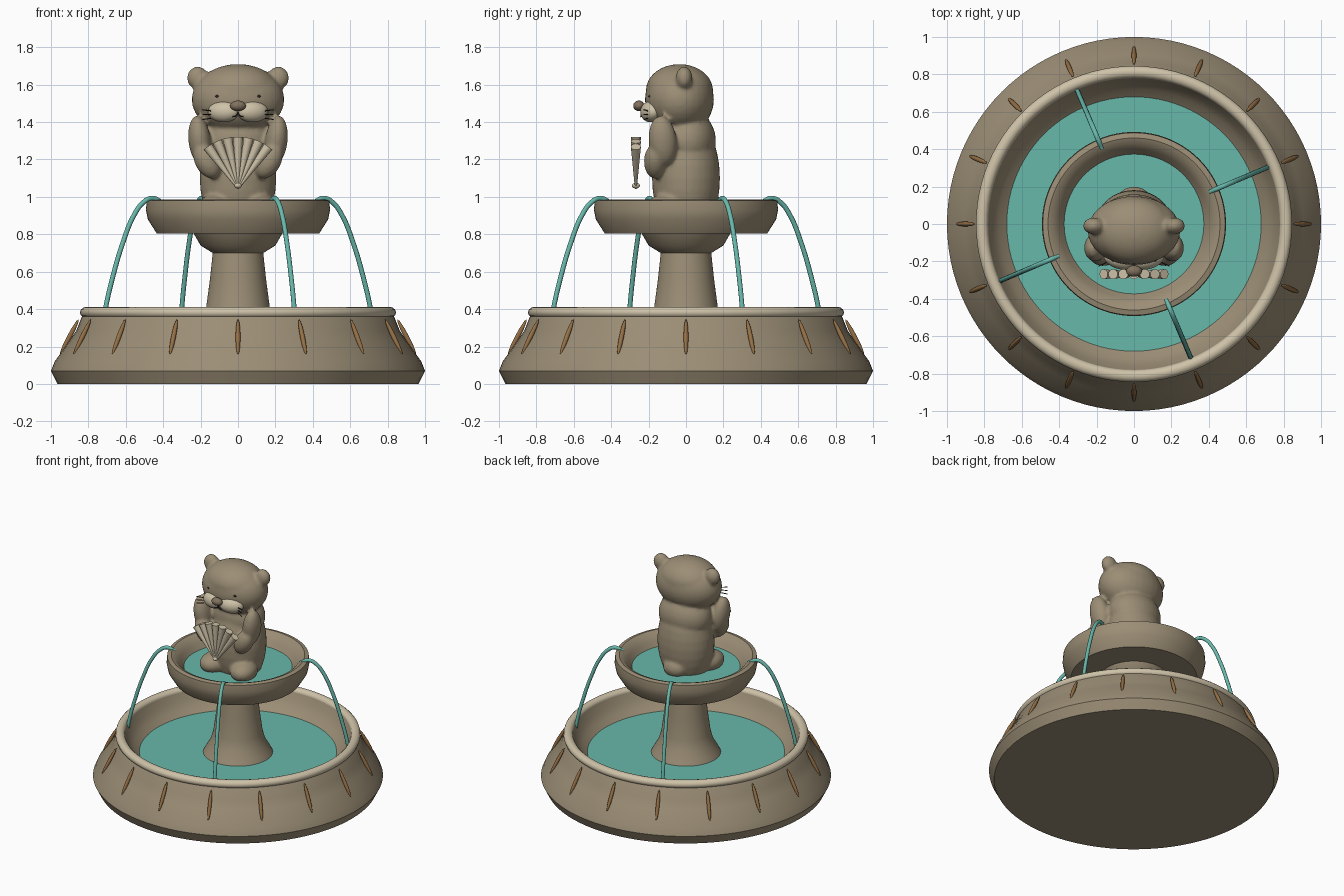
import bpy, bmesh, math
from mathutils import Vector, Matrix, Euler

cube = bpy.data.objects.get("Cube")
if cube:
    bpy.data.objects.remove(cube, do_unlink=True)


def material(name, rgb):
    m = bpy.data.materials.new(name)
    m.use_nodes = True
    m.diffuse_color = (*rgb, 1)
    m.node_tree.nodes["Principled BSDF"].inputs["Base Color"].default_value = (*rgb, 1)
    return m


STONE = material("warm stone", (0.33, 0.27, 0.18))
CREAM = material("pale cream", (0.62, 0.54, 0.39))
WATER = material("teal water", (0.14, 0.48, 0.41))
BROWN = material("rib brown", (0.30, 0.16, 0.06))
DARK = material("dark detail", (0.035, 0.025, 0.02))
NOSE = material("nose brown", (0.22, 0.165, 0.11))


def finish(name, bm, mat, angle=35):
    mesh = bpy.data.meshes.new(name)
    bmesh.ops.recalc_face_normals(bm, faces=bm.faces)
    bm.to_mesh(mesh)
    bm.free()
    mesh.materials.append(mat)
    ob = bpy.data.objects.new(name, mesh)
    bpy.context.collection.objects.link(ob)
    bpy.ops.object.select_all(action='DESELECT')
    ob.select_set(True)
    bpy.context.view_layer.objects.active = ob
    bpy.ops.object.shade_smooth_by_angle(angle=math.radians(angle))
    return ob


def lathe(name, profile, mat, steps=96, angle=35):
    bm = bmesh.new()
    vs = [bm.verts.new((r, 0, z)) for r, z in profile]
    es = [bm.edges.new(pair) for pair in zip(vs, vs[1:])]
    bmesh.ops.spin(bm, geom=vs + es, axis=(0, 0, 1), cent=(0, 0, 0),
                   angle=2 * math.pi, steps=steps)
    bmesh.ops.remove_doubles(bm, verts=bm.verts, dist=1e-4)
    return finish(name, bm, mat, angle)


def add_ball(bm, loc, size, rot=(0, 0, 0), seg=32):
    m = Matrix.LocRotScale(Vector(loc), Euler(rot), Vector(size))
    bmesh.ops.create_uvsphere(bm, u_segments=seg, v_segments=seg // 2, radius=1, matrix=m)


def ball(name, loc, size, mat, rot=(0, 0, 0), seg=32):
    bm = bmesh.new()
    add_ball(bm, loc, size, rot, seg)
    return finish(name, bm, mat, 60)


def tube(name, points, radius, mat, turn=0):
    cu = bpy.data.curves.new(name, 'CURVE')
    cu.dimensions = '3D'
    cu.bevel_depth = radius
    cu.bevel_resolution = 3
    cu.use_fill_caps = True
    sp = cu.splines.new('BEZIER')
    sp.bezier_points.add(len(points) - 1)
    for p, co in zip(sp.bezier_points, points):
        p.co = co
        p.handle_left_type = p.handle_right_type = 'AUTO'
    cu.materials.append(mat)
    ob = bpy.data.objects.new(name, cu)
    ob.rotation_euler.z = turn
    bpy.context.collection.objects.link(ob)
    return ob


# Lower basin, its rim and its pool
lathe("lower_basin", [(0, 0), (0.965, 0), (1.0, 0.07), (0.98, 0.12), (0.905, 0.225),
                      (0.865, 0.285), (0.835, 0.36), (0.81, 0.39), (0.78, 0.385),
                      (0.755, 0.33), (0.72, 0.28), (0.66, 0.235), (0, 0.235)], STONE)
ring = [(0.812 + 0.033 * math.cos(a), 0.382 + 0.03 * math.sin(a))
        for a in (i * math.pi / 6 for i in range(13))]
lathe("basin_rim", ring, CREAM, angle=60)
lathe("lower_pool", [(0, 0.25), (0.685, 0.25)], WATER)

# Raised ribs around the basin wall
for i in range(16):
    a = i * math.pi / 8
    ball(f"basin_rib_{i + 1}", (0.902 * math.cos(a), 0.902 * math.sin(a), 0.25),
         (0.013, 0.013, 0.108), BROWN, (0, -0.48, a), 12)

# Pedestal, upper bowl and its pool
lathe("pedestal", [(0.25, 0.23), (0.225, 0.28), (0.19, 0.34), (0.17, 0.41), (0.15, 0.56),
                   (0.135, 0.70), (0.2, 0.74), (0.24, 0.81)], STONE)
lathe("upper_bowl", [(0, 0.805), (0.435, 0.805), (0.482, 0.88), (0.492, 0.93),
                     (0.488, 0.98), (0.46, 0.987), (0.43, 0.975), (0.40, 0.94),
                     (0.36, 0.88), (0, 0.88)], STONE)
lathe("upper_pool", [(0, 0.9), (0.374, 0.9)], WATER)

# Four arching water jets
arc = [(0.44, 0.97), (0.5, 0.993), (0.55, 0.97), (0.605, 0.9),
       (0.665, 0.765), (0.725, 0.58), (0.77, 0.40), (0.778, 0.35)]
for i in range(4):
    tube(f"water_jet_{i + 1}", [(r, 0, z) for r, z in arc], 0.013, WATER,
         math.radians(23 + 90 * i))

# Animal statue: overlapping volumes fused into one soft body
bm = bmesh.new()
add_ball(bm, (0, 0.0, 1.10), (0.205, 0.182, 0.34))
add_ball(bm, (0, 0.005, 1.30), (0.2, 0.155, 0.17))
add_ball(bm, (0, -0.035, 1.52), (0.248, 0.185, 0.185))
add_ball(bm, (0, -0.035, 1.57), (0.215, 0.18, 0.14))
for s in (-1, 1):
    add_ball(bm, (s * 0.215, -0.01, 1.635), (0.058, 0.045, 0.062))
    add_ball(bm, (s * 0.205, -0.125, 1.30), (0.06, 0.075, 0.135), (0.1, s * 0.12, 0))
    add_ball(bm, (s * 0.165, -0.165, 1.19), (0.065, 0.06, 0.1), (0, s * 0.5, 0))
    add_ball(bm, (s * 0.12, -0.1, 0.94), (0.095, 0.12, 0.075), (0, 0, s * 0.25))
add_ball(bm, (0, 0.13, 0.94), (0.09, 0.07, 0.07))
statue = finish("animal_body", bm, STONE, 180)
mod = statue.modifiers.new("fuse", 'REMESH')
mod.mode = 'VOXEL'
mod.voxel_size = 0.011
mod.use_smooth_shade = True
mod = statue.modifiers.new("soften", 'SMOOTH')
mod.factor = 0.5
mod.iterations = 6

# Face
ball("nose", (0, -0.252, 1.487), (0.042, 0.03, 0.028), NOSE)
for s, side in ((1, "left"), (-1, "right")):
    ball(f"{side}_muzzle", (s * 0.078, -0.19, 1.455), (0.086, 0.05, 0.056), CREAM,
         (0, 0, s * 0.3))
    ball(f"{side}_eye", (s * 0.11, -0.194, 1.538), (0.012, 0.008, 0.007), DARK, seg=12)
    tube(f"{side}_mouth", [(0, -0.235, 1.455), (s * 0.008, -0.24, 1.435),
                           (s * 0.03, -0.242, 1.428)], 0.003, DARK)
    for k in range(3):
        z = 1.46 - 0.02 * k
        tube(f"{side}_whisker_{k + 1}", [(s * 0.145, -0.205, z),
                                         (s * 0.19, -0.225, z - 0.006 * (k - 1))], 0.003, DARK)

# Fan shell made of tapered ribs
bm = bmesh.new()
for k in range(-3, 4):
    turn = (Matrix.Translation((0, -0.268, 1.045)) @ Matrix.Rotation(math.radians(12 * k), 4, 'Y')
            @ Matrix.Translation((0, 0, 0.138)))
    bmesh.ops.create_cone(bm, cap_ends=True, segments=16, radius1=0.005, radius2=0.027,
                          depth=0.276, matrix=turn)
finish("fan_shell", bm, CREAM)
ball("shell_hinge", (0, -0.268, 1.06), (0.02, 0.022, 0.015), CREAM, seg=16)
